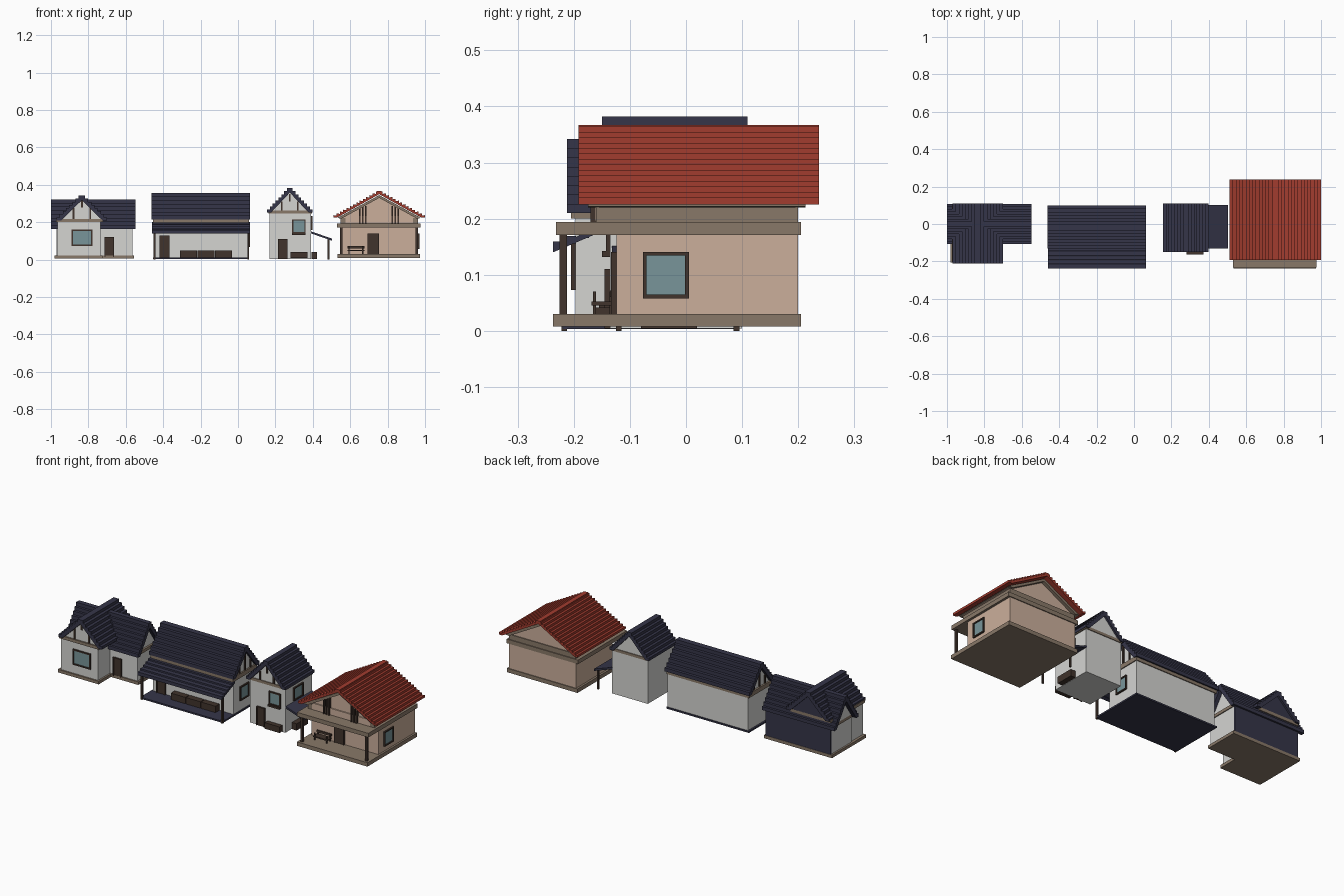
import bpy, bmesh
from mathutils import Vector

if "Cube" in bpy.data.objects:
    bpy.data.objects.remove(bpy.data.objects["Cube"])


def material(name, r, g, b):
    m = bpy.data.materials.new(name)
    m.diffuse_color = (r, g, b, 1)
    m.use_nodes = True
    m.node_tree.nodes["Principled BSDF"].inputs["Base Color"].default_value = m.diffuse_color
    return m


WHITE = material("pale plaster", 0.66, 0.66, 0.64)
PEACH = material("peach plaster", 0.60, 0.43, 0.33)
NAVY = material("navy slate", 0.036, 0.036, 0.066)
RED = material("red tile", 0.36, 0.045, 0.028)
TAN = material("tan beam", 0.25, 0.19, 0.14)
BROWN = material("dark timber", 0.052, 0.033, 0.025)
GLASS = material("blue glass", 0.19, 0.30, 0.32)


def finish(name, bm, mat):
    bmesh.ops.recalc_face_normals(bm, faces=bm.faces)
    me = bpy.data.meshes.new(name)
    bm.to_mesh(me)
    bm.free()
    me.materials.append(mat)
    ob = bpy.data.objects.new(name, me)
    bpy.context.collection.objects.link(ob)
    return ob


def boxes(name, mat, *items):
    """Each item is (x0, x1, y0, y1, z0, z1)."""
    bm = bmesh.new()
    for x0, x1, y0, y1, z0, z1 in items:
        vs = bmesh.ops.create_cube(bm, size=1)["verts"]
        for v in vs:
            v.co = Vector((x0 + (v.co.x + .5) * (x1 - x0),
                           y0 + (v.co.y + .5) * (y1 - y0),
                           z0 + (v.co.z + .5) * (z1 - z0)))
    return finish(name, bm, mat)


def extrude(name, mat, profile, axis, a, b):
    """Profile (u, z) swept along 'x' or 'y' from a to b."""
    bm = bmesh.new()
    place = (lambda u, z, t: (t, u, z)) if axis == 'x' else (lambda u, z, t: (u, t, z))
    A = [bm.verts.new(place(u, z, a)) for u, z in profile]
    B = [bm.verts.new(place(u, z, b)) for u, z in profile]
    bm.faces.new(A)
    bm.faces.new(B)
    for i in range(len(A)):
        j = (i + 1) % len(A)
        bm.faces.new((A[i], A[j], B[j], B[i]))
    return finish(name, bm, mat)


def roof(name, mat, axis, c, half, z0, z1, a, b, n, lip=None, t=0.03):
    """Gable roof with stepped courses; no lip given makes square steps."""
    w, r = half / n, (z1 - z0) / n
    lip = r if lip is None else lip
    left = [(-half, z0)]
    for i in range(n):
        left += [(-half + i * w, z0 + i * r + lip), (-half + (i + 1) * w, z0 + (i + 1) * r)]
    left = [p for i, p in enumerate(left) if i == 0 or p != left[i - 1]]
    right = [(-u, z) for u, z in reversed(left[:-1])]
    under = [(half - t, z0), (0, z1 - t * (z1 - z0) / half), (t - half, z0)]
    return extrude(name, mat, [(c + u, z) for u, z in left + right + under], axis, a, b)


def gable(name, mat, axis, c, half, z0, z1, a, b):
    return extrude(name, mat, [(c - half, z0), (c + half, z0), (c, z1)], axis, a, b)


def window(name, side, p, u0, u1, z0, z1, f=0.007):
    """Framed window on the front (-y) or right (+x) wall at plane p."""
    def put(u, v, za, zb, d):
        return (u, v, p - d, p + .003, za, zb) if side == 'front' else (p - .003, p + d, u, v, za, zb)
    boxes(name + "_glass", GLASS, put(u0, u1, z0, z1, .003))
    boxes(name + "_frame", BROWN,
          put(u0 - f, u1 + f, z0 - f, z0, .008), put(u0 - f, u1 + f, z1, z1 + f, .008),
          put(u0 - f, u0, z0, z1, .008), put(u1, u1 + f, z0, z1, .008))


def door(name, x0, x1, y, z0, z1):
    boxes(name, BROWN, (x0, x1, y - .006, y + .004, z0, z1))
    boxes(name + "_frame", BROWN, (x0 - .005, x0, y - .01, y, z0, z1 + .005),
          (x1, x1 + .005, y - .01, y, z0, z1 + .005), (x0, x1, y - .01, y, z1, z1 + .005))


# --- House one: L-shaped cottage with crossing roofs ---
boxes("cottage_base", TAN, (-.98, -.555, -.095, .1, .005, .022), (-.98, -.725, -.205, -.09, .005, .022))
boxes("cottage_walls", WHITE, (-.97, -.565, -.088, .092, .02, .18), (-.965, -.735, -.197, -.08, .02, .21))
boxes("cottage_back_wall", NAVY, (-.97, -.565, .092, .098, .012, .18))
boxes("cottage_beam", TAN, (-.975, -.56, -.1, .1, .165, .182), (-.972, -.722, -.205, .1, .2, .217))
gable("cottage_side_gables", WHITE, 'x', 0, .085, .18, .30, -.975, -.57)
gable("cottage_front_gable", WHITE, 'y', -.835, .118, .215, .325, -.197, .05)
gable("cottage_back_gable", NAVY, 'y', -.835, .118, .215, .325, .05, .1)
roof("cottage_main_roof", NAVY, 'x', 0, .108, .165, .322, -1.0, -.548, 8, t=.02)
roof("cottage_cross_roof", NAVY, 'y', -.835, .135, .21, .342, -.212, .11, 8, t=.025)
boxes("cottage_gable_timbers", BROWN, (-.885, -.875, -.202, -.195, .217, .275),
      (-.795, -.785, -.202, -.195, .217, .275), (-.84, -.83, -.202, -.195, .28, .315))
window("cottage_window", 'front', -.197, -.882, -.785, .08, .153)
door("cottage_door", -.708, -.667, -.088, .015, .115)

# --- House two: long house with a porch ---
boxes("longhouse_floor", NAVY, (-.455, .06, -.22, .09, .003, .012))
boxes("longhouse_walls", WHITE, (-.445, .055, -.12, .085, .01, .2))
boxes("longhouse_beam", TAN, (-.455, .06, -.13, .09, .198, .222))
gable("longhouse_gables", WHITE, 'x', -.017, .095, .22, .335, -.445, .052)
roof("longhouse_roof", NAVY, 'x', -.017, .115, .215, .357, -.463, .065, 7, t=.022)
extrude("porch_roof", NAVY, [(-.12, .2), (-.12, .19), (-.237, .14), (-.237, .15)], 'x', -.46, .065)
boxes("porch_roof_battens", NAVY, *[(-.46, .065, -.237 + i * .023, -.219 + i * .023,
                                     .146 + i * .0098, .159 + i * .0098) for i in range(5)])
boxes("porch_posts", BROWN, *[(x, x + .01, -.222, -.212, 0, .158) for x in (-.452, .05)])
for x in (.052, -.449):
    boxes("longhouse_gable_timbers", BROWN,
          *[(x, x + .006, y, y + .01, .22, h) for y, h in ((-.07, .27), (-.022, .325), (.026, .27))])
door("longhouse_door", -.415, -.37, -.12, .012, .125)
boxes("longhouse_crates", BROWN, *[(-.31 + i * .094, -.22 + i * .094, -.155, -.12, .01, .048) for i in range(3)])
window("longhouse_window", 'right', .055, -.06, .005, .075, .14)

# --- House three: tall house with a lean-to ---
boxes("tallhouse_walls", WHITE, (.168, .39, -.135, .1, .004, .25))
boxes("tallhouse_beam", TAN, (.163, .396, -.14, .104, .247, .262))
gable("tallhouse_gables", WHITE, 'y', .277, .1, .26, .36, -.135, .1)
roof("tallhouse_roof", NAVY, 'y', .277, .122, .252, .382, -.15, .11, 8, t=.022)
boxes("tallhouse_gable_timbers", BROWN, (.23, .239, -.141, -.134, .262, .31),
      (.315, .324, -.141, -.134, .262, .31), (.2725, .2815, -.141, -.134, .31, .35))
window("tallhouse_front_window", 'front', -.135, .297, .355, .147, .208)
window("tallhouse_side_window", 'right', .39, -.06, .01, .165, .225)
boxes("tallhouse_window_sill", BROWN, (.29, .362, -.15, -.135, .132, .142))
door("tallhouse_door", .22, .26, -.135, .004, .105)
boxes("tallhouse_crates", BROWN, (.28, .372, -.162, -.135, .008, .042), (.392, .422, -.08, .02, .004, .042))
extrude("lean_to_roof", NAVY, [(.388, .152), (.503, .112), (.503, .101), (.388, .141)], 'y', -.132, .102)
boxes("lean_to_posts", BROWN, *[(.479, .489, y, y + .01, 0, .112) for y in (-.125, .085)])

# --- House four: peach house with a red tile roof ---
X = .755
boxes("villa_base", TAN, (.533, .973, -.237, .205, .008, .03))
boxes("villa_walls", PEACH, (.545, .962, -.124, .2, .028, .175))
boxes("villa_porch_slab", TAN, (.53, .975, -.232, .205, .171, .194))
boxes("villa_upper_band", TAN, (.548, .962, -.16, .2, .193, .222))
boxes("villa_upper_front", PEACH, (.575, .935, -.162, -.155, .196, .232))
gable("villa_gable", PEACH, 'y', X, .215, .22, .345, -.155, .195)
extrude("villa_roof_lining", TAN, [(X - .225, .222), (X, .345), (X + .225, .222),
                                   (X + .2, .22), (X, .33), (X - .2, .22)], 'y', -.175, .213)
roof("villa_roof", RED, 'y', X, .245, .225, .361, -.192, .237, 14, lip=.013, t=.02)
boxes("villa_roof_cap", RED, (X - .012, X + .012, -.192, .237, .352, .367))
boxes("villa_gable_bars", BROWN, *[(x + i * .016, x + i * .016 + .008, -.17, -.154, .194, .288)
                                   for x in (.648, .82) for i in range(3)])
boxes("villa_posts", BROWN, *[(x, x + .013, -.225, -.212, .03, .172) for x in (.546, .949)])
door("villa_door", .697, .748, -.124, .03, .136)
window("villa_window", 'right', .962, -.07, -.002, .065, .134)
boxes("villa_bench", BROWN, (.585, .675, -.168, -.13, .045, .052), (.585, .675, -.135, -.129, .06, .072),
      *[(x, x + .006, y, y + .006, .03, .07) for x in (.59, .664) for y in (-.166, -.136)])
